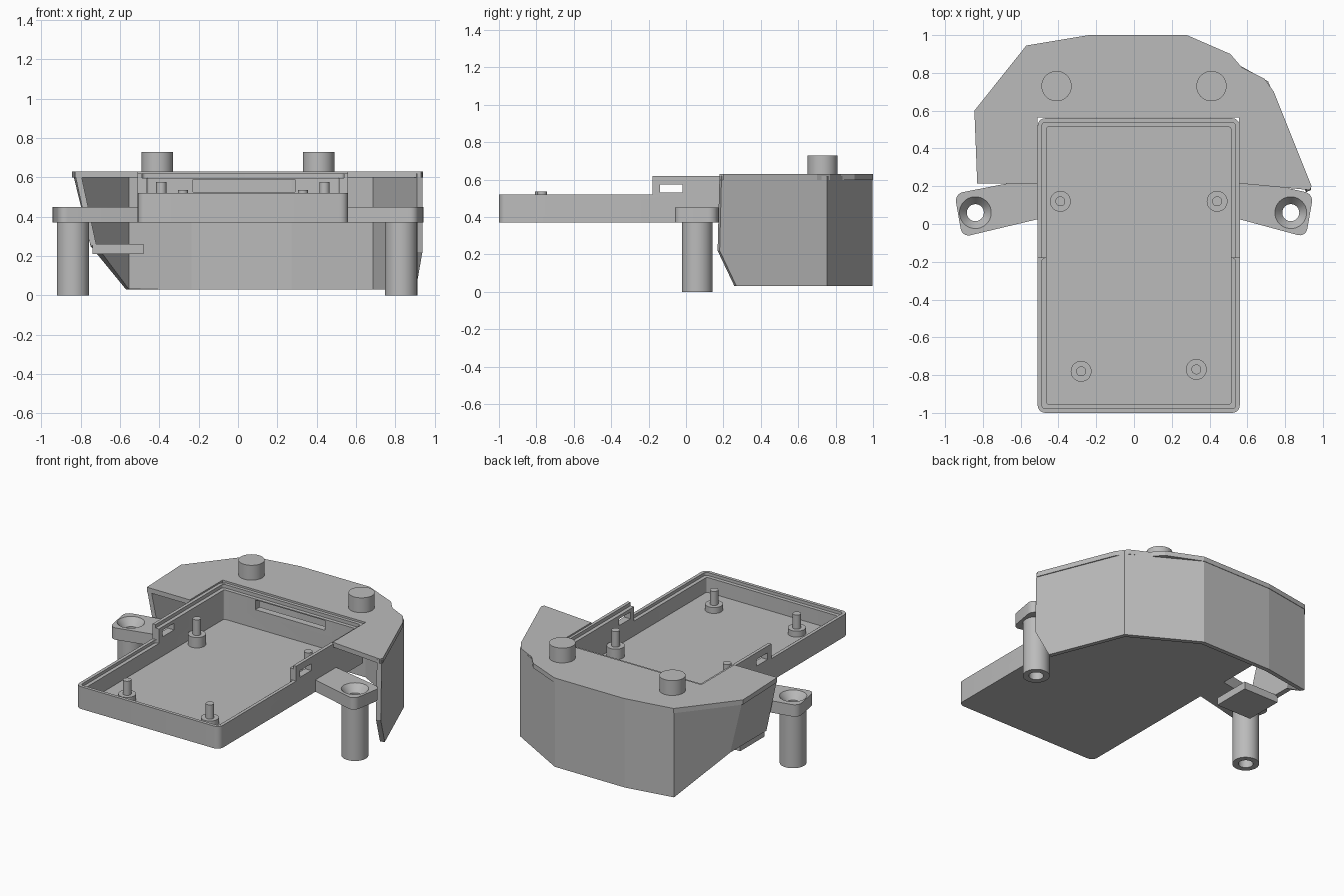
import bpy, bmesh
from math import radians
from mathutils import Vector

cube = bpy.data.objects.get("Cube")
if cube:
    bpy.data.objects.remove(cube, do_unlink=True)

grey = bpy.data.materials.new("plain grey")
grey.use_nodes = True
grey.diffuse_color = (0.5, 0.5, 0.5, 1)
grey.node_tree.nodes["Principled BSDF"].inputs["Base Color"].default_value = (0.5, 0.5, 0.5, 1)


def add(name, bm):
    bmesh.ops.recalc_face_normals(bm, faces=bm.faces)
    mesh = bpy.data.meshes.new(name)
    bm.to_mesh(mesh)
    bm.free()
    mesh.materials.append(grey)
    ob = bpy.data.objects.new(name, mesh)
    bpy.context.collection.objects.link(ob)
    return ob


def prism(name, outline, z0, z1, corner=0, rounded=None):
    """Extrude a plan outline; optionally round its upright corners."""
    bm = bmesh.new()
    face = bm.faces.new([bm.verts.new((x, y, z0)) for x, y in outline])
    up = bmesh.ops.extrude_face_region(bm, geom=[face])["geom"]
    bmesh.ops.translate(bm, vec=(0, 0, z1 - z0), verts=[v for v in up if isinstance(v, bmesh.types.BMVert)])
    if corner:
        edges = [e for e in bm.edges if abs(e.verts[0].co.z - e.verts[1].co.z) > 1e-4
                 and (rounded is None or rounded(e.verts[0].co))]
        bmesh.ops.bevel(bm, geom=edges, offset=corner, segments=5, affect='EDGES', profile=0.5)
    return add(name, bm)


def box(name, x0, x1, y0, y1, z0, z1, corner=0):
    return prism(name, [(x0, y0), (x1, y0), (x1, y1), (x0, y1)], z0, z1, corner)


def cylinder(name, x, y, z0, z1, r0, r1=None):
    bm = bmesh.new()
    bmesh.ops.create_cone(bm, cap_ends=True, segments=40, radius1=r0,
                          radius2=r0 if r1 is None else r1, depth=z1 - z0)
    bmesh.ops.translate(bm, vec=(x, y, (z0 + z1) / 2), verts=bm.verts)
    return add(name, bm)


def bake(ob):
    deps = bpy.context.evaluated_depsgraph_get()
    mesh = bpy.data.meshes.new_from_object(ob.evaluated_get(deps))
    ob.modifiers.clear()
    ob.data = mesh


def combine(ob, others, operation='DIFFERENCE'):
    for other in others:
        mod = ob.modifiers.new("join", 'BOOLEAN')
        mod.operation, mod.solver, mod.object = operation, 'EXACT', other
    bake(ob)
    for other in others:
        bpy.data.objects.remove(other, do_unlink=True)


# Tray with a stepped lip, higher rear walls and connector slots
L, R, F, B = -0.51, 0.56, -1.0, 0.56
STEP = -0.18
tray = box("tray", L, R, F, B, 0.37, 0.62, 0.04)
combine(tray, [
    box("cut_front", L - 0.1, R + 0.1, F - 0.1, STEP, 0.52, 0.8),
    box("cut_cavity", L + 0.047, R - 0.047, F + 0.047, B - 0.047, 0.40, 0.8, 0.01),
    box("cut_front_lip", L + 0.022, R - 0.022, F + 0.022, STEP, 0.50, 0.8, 0.02),
    box("cut_rear_lip", L + 0.022, R - 0.022, STEP - 0.05, B - 0.022, 0.597, 0.8, 0.02),
    box("cut_rear_slot", -0.23, 0.29, B - 0.1, B + 0.1, 0.525, 0.59),
    box("cut_left_slot", R - 0.1, R + 0.1, -0.14, -0.02, 0.53, 0.575),
    box("cut_right_slot", L - 0.1, L + 0.1, -0.14, -0.02, 0.53, 0.575),
])

# Circuit board standoffs
for name, x, y, shoulder, top in (
        ("front_left", 0.33, -0.77, 0.44, 0.535), ("front_right", -0.28, -0.78, 0.44, 0.535),
        ("rear_left", 0.44, 0.12, 0.47, 0.575), ("rear_right", -0.39, 0.12, 0.47, 0.575)):
    cylinder(name + "_standoff", x, y, 0.39, shoulder, 0.055)
    cylinder(name + "_pin", x, y, shoulder - 0.01, top, 0.026)

# Mounting ears on hollow posts with countersunk holes
for side, s, inner, px in (("left", 1, 0.54, 0.83), ("right", -1, 0.49, 0.84)):
    outline = [(inner, 0.03), (0.91, -0.07), (0.95, 0.16), (inner, 0.25)]
    ear = prism(side + "_ear", [(s * x, y) for x, y in outline], 0.37, 0.45, 0.045,
                lambda co: abs(co.x) > 0.8)
    combine(ear, [cylinder(side + "_post", s * px, 0.06, 0, 0.38, 0.082)], 'UNION')
    combine(ear, [cylinder("cut_hole", s * px, 0.06, -0.1, 0.6, 0.045),
                  cylinder("cut_sink", s * px, 0.06, 0.40, 0.451, 0.045, 0.085)])

# Rear cover top, notched around the tray
prism("cover_top", [
    (-0.845, 0.6), (-0.57, 0.945), (-0.24, 1), (0.28, 1), (0.51, 0.9), (0.57, 0.83), (0.69, 0.77),
    (0.74, 0.7), (0.94, 0.2), (0.93, 0.18), (0.555, 0.215), (0.555, 0.565), (-0.51, 0.565),
    (-0.51, 0.215), (-0.83, 0.215)], 0.598, 0.63)

# Faceted cover skirt: right side leans inward, left side is upright
TOP, LOW = 0.62, 0.03
panels = [((-0.83, 0.215, TOP), (-0.75, 0.215, 0.25)),
          ((-0.84, 0.6, TOP), (-0.75, 0.6, 0.25)),
          ((-0.57, 0.942, TOP), (-0.57, 0.942, LOW))]
panels += [((x, y, TOP), (x, y, LOW)) for x, y in ((-0.24, 0.997), (0.28, 0.997), (0.71, 0.755))]
panels.append(((0.938, 0.19, TOP), (0.905, 0.27, LOW)))
bm = bmesh.new()
rows = [(bm.verts.new(t), bm.verts.new(b)) for t, b in panels]
for (t0, b0), (t1, b1) in zip(rows[:-2], rows[1:-1]):
    bm.faces.new((t0, t1, b1, b0))
notch = bm.verts.new((0.938, 0.18, 0.22))
bm.faces.new((rows[-2][0], rows[-1][0], notch, rows[-1][1], rows[-2][1]))
mesh = bpy.data.meshes.new("cover_skirt")
bm.to_mesh(mesh)
bm.free()
mesh.materials.append(grey)
skirt = bpy.data.objects.new("cover_skirt", mesh)
bpy.context.collection.objects.link(skirt)
thick = skirt.modifiers.new("thickness", 'SOLIDIFY')
thick.thickness, thick.offset = 0.03, -1
bake(skirt)

# Small shelf inside the right of the cover
box("inner_shelf", -0.74, -0.48, 0.22, 0.48, 0.21, 0.26)

# Pegs on the cover
for side, x in (("left", 0.41), ("right", -0.41)):
    cylinder(side + "_peg", x, 0.73, 0.6, 0.73, 0.08)

# Smooth the round parts, keep edges crisp
bpy.ops.object.select_all(action='DESELECT')
smooth = [o for o in bpy.context.collection.objects if o.type == 'MESH'
          and any(k in o.name for k in ("peg", "pin", "standoff", "ear", "tray"))]
for ob in smooth:
    ob.select_set(True)
bpy.context.view_layer.objects.active = smooth[0]
bpy.ops.object.shade_smooth_by_angle(angle=radians(30))
